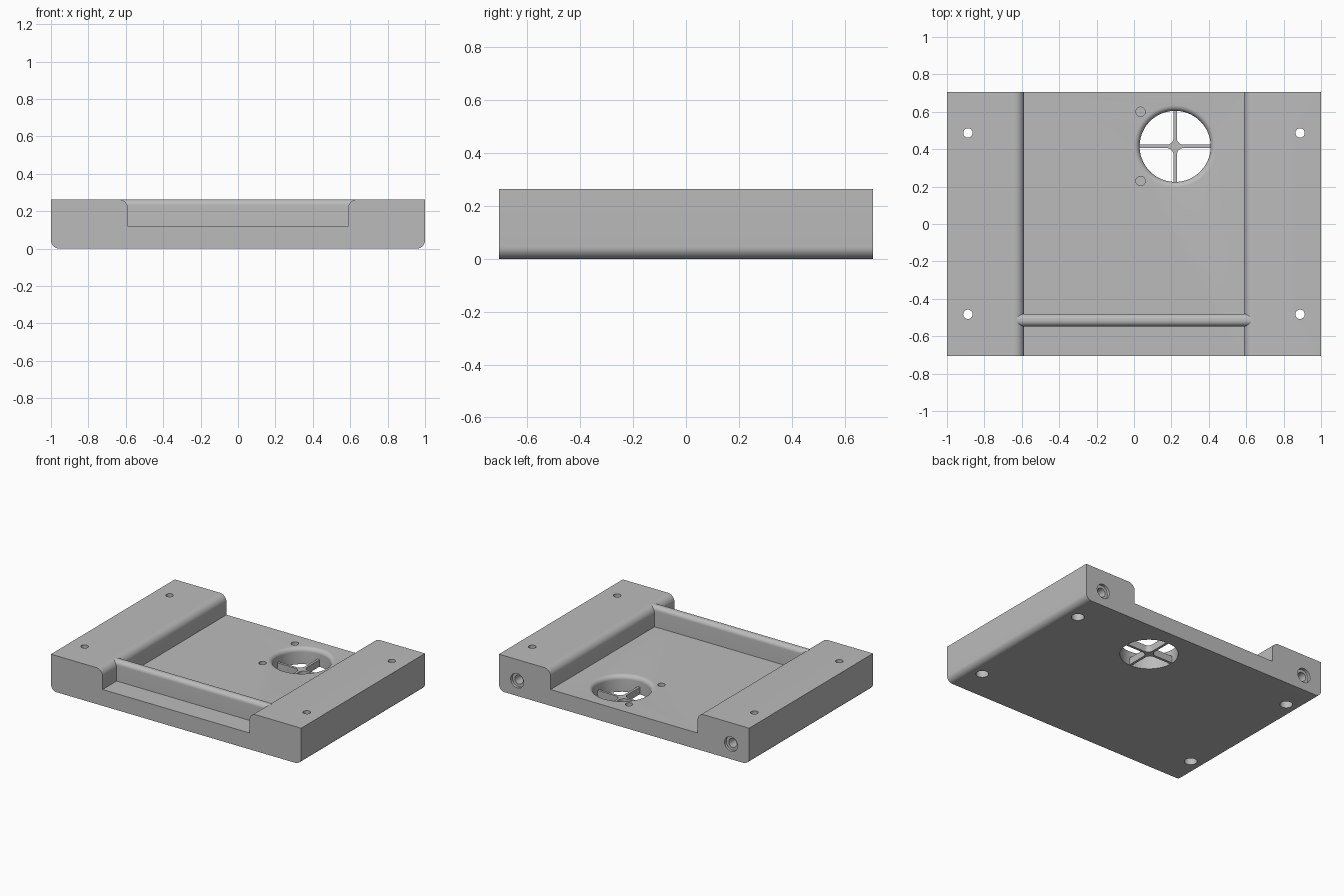
import bpy, bmesh
from math import sin, cos, pi, radians
from mathutils import Matrix, Vector

cube = bpy.data.objects.get("Cube")
if cube:
    bpy.data.objects.remove(cube, do_unlink=True)

W, D, H, FLOOR = 1.0, 0.707, 0.263, 0.118
INNER = 0.587
VENT = (0.22, 0.415)
VENT_R = 0.19

grey = bpy.data.materials.new("plain grey")
grey.use_nodes = True
grey.diffuse_color = (0.5, 0.5, 0.5, 1)
grey.node_tree.nodes["Principled BSDF"].inputs["Base Color"].default_value = (0.5, 0.5, 0.5, 1)


def arc(cx, cy, r, start, end, n=10):
    return [(cx + r * cos(radians(start + (end - start) * i / n)),
             cy + r * sin(radians(start + (end - start) * i / n))) for i in range(n + 1)]


def finish(bm, name):
    bmesh.ops.recalc_face_normals(bm, faces=bm.faces)
    mesh = bpy.data.meshes.new(name)
    bm.to_mesh(mesh)
    bm.free()
    mesh.materials.append(grey)
    obj = bpy.data.objects.new(name, mesh)
    bpy.context.collection.objects.link(obj)
    return obj


def prism(name, points, place, depth):
    """Extrude a flat outline; place maps (a, b) to a 3D point."""
    bm = bmesh.new()
    face = bm.faces.new([bm.verts.new(place(a, b)) for a, b in points])
    out = bmesh.ops.extrude_face_region(bm, geom=[face])
    moved = [g for g in out["geom"] if isinstance(g, bmesh.types.BMVert)]
    bmesh.ops.translate(bm, verts=moved, vec=depth)
    return finish(bm, name)


def lathe(name, profile, matrix, sides=48):
    """Closed turned solid from (radius, height) steps."""
    bm = bmesh.new()
    rings = [[bm.verts.new(matrix @ Vector((r * cos(2 * pi * i / sides),
                                            r * sin(2 * pi * i / sides), h)))
              for i in range(sides)] for r, h in profile]
    for low, high in zip(rings, rings[1:]):
        for i in range(sides):
            j = (i + 1) % sides
            bm.faces.new((low[i], low[j], high[j], high[i]))
    bm.faces.new(rings[0])
    bm.faces.new(rings[-1])
    return finish(bm, name)


def cut(obj, cutter):
    mod = obj.modifiers.new("cut", 'BOOLEAN')
    mod.operation, mod.solver, mod.object = 'DIFFERENCE', 'EXACT', cutter
    bpy.context.view_layer.objects.active = obj
    bpy.ops.object.modifier_apply(modifier=mod.name)
    bpy.data.objects.remove(cutter, do_unlink=True)


def smooth(obj):
    bpy.ops.object.select_all(action='DESELECT')
    obj.select_set(True)
    bpy.context.view_layer.objects.active = obj
    bpy.ops.object.shade_smooth_by_angle(angle=radians(30))


# Channel-shaped tray body
f, b = 0.052, 0.045
half = [(INNER, FLOOR)] + arc(INNER + f, H - f, f, 180, 90)
half += [(W, H)] + arc(W - b, b, b, 0, -90)
outline = half + [(-x, z) for x, z in reversed(half)]
body = prism("tray_body", outline, lambda x, z: (x, -D, z), (0, 2 * D, 0))

# Vent opening with a rounded upper rim
r = 0.03
profile = [(VENT_R, -0.1)] + arc(VENT_R + r, FLOOR - r, r, 180, 90) + [(VENT_R + r, FLOOR + 0.05)]
cut(body, lathe("vent_cutter", profile, Matrix.Translation((*VENT, 0)), 72))

# Blind screw holes beside the vent
for dy in (-0.185, 0.185):
    place = Matrix.Translation((0.035, VENT[1] + dy, 0))
    cut(body, lathe("pilot_cutter", [(0.025, 0.04), (0.025, 0.2)], place, 32))

for side in (-1, 1):
    # Vertical mounting holes, counterbored from below
    for y in (-0.483, 0.487):
        steps = [(0.042, -0.1), (0.042, 0.1), (0.025, 0.1), (0.025, 0.4)]
        cut(body, lathe("mount_cutter", steps, Matrix.Translation((side * 0.888, y, 0)), 32))
    # Stepped sockets in the back face
    steps = [(0.032, -0.12), (0.032, -0.02), (0.052, -0.02), (0.052, 0.1)]
    place = Matrix.Translation((side * 0.855, D, 0.11)) @ Matrix.Rotation(-pi / 2, 4, 'X')
    cut(body, lathe("socket_cutter", steps, place, 32))
smooth(body)

# Round-topped cross wall near the front
y0, y1, t = -0.547, -0.48, 0.03
section = [(y0, FLOOR - 0.02), (y1, FLOOR - 0.02)]
section += arc(y1 - t, H - t, t, 0, 90) + arc(y0 + t, H - t, t, 90, 180)
wall = prism("cross_wall", section, lambda y, z: (-0.625, y, z), (1.25, 0, 0))
smooth(wall)

# Four-armed vent grille with a filleted hub
w, g = 0.009, 0.036
quarter = [(VENT_R + 0.005, w)] + arc(w + g, w + g, g, 270, 180) + [(w, VENT_R + 0.005)]
star = []
for k in range(4):
    c, s = (1, 0, -1, 0)[k], (0, 1, 0, -1)[k]
    star += [(c * x - s * y, s * x + c * y) for x, y in quarter]
grille = prism("vent_grille", star, lambda x, y: (VENT[0] + x, VENT[1] + y, 0.001), (0, 0, 0.05))
smooth(grille)
